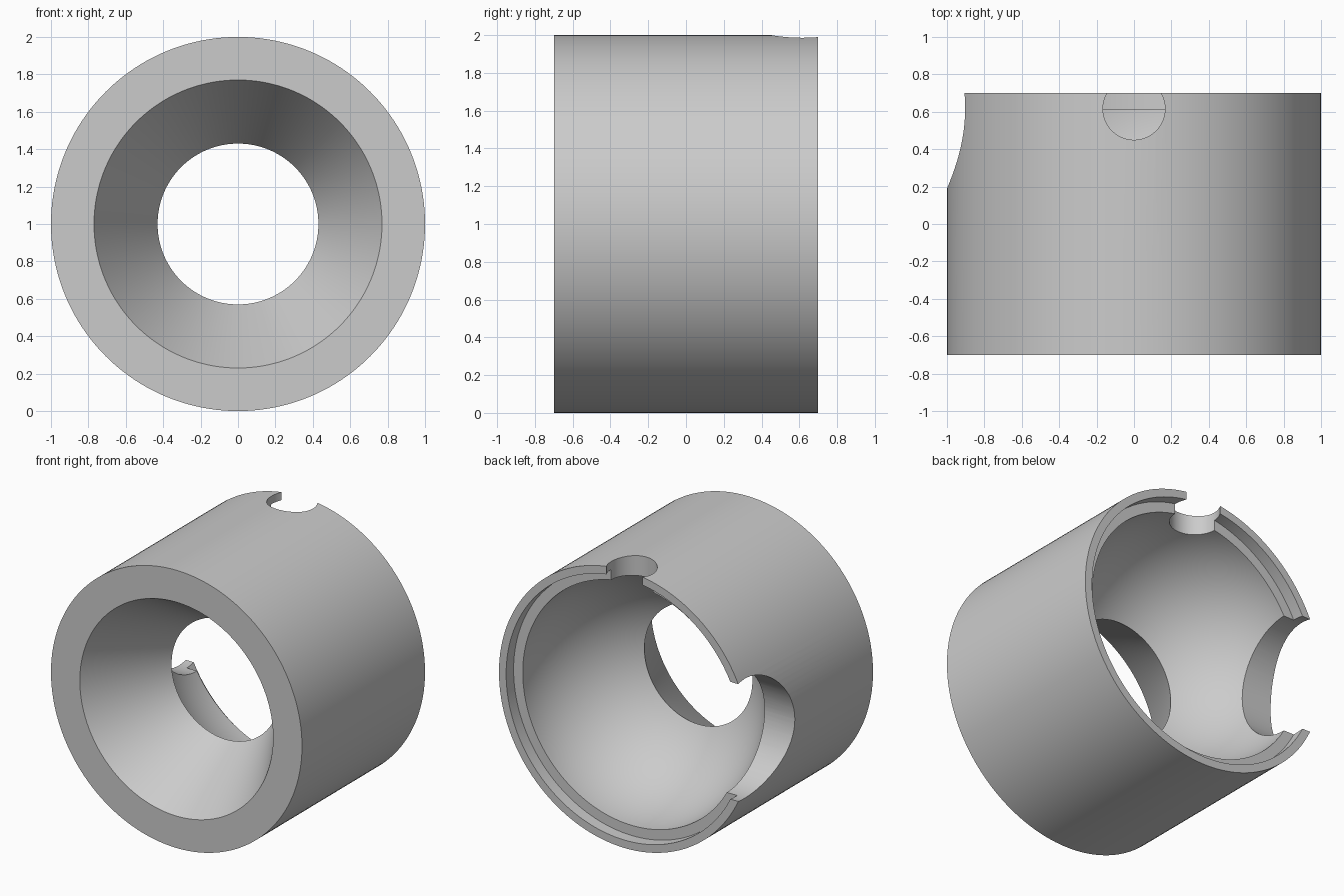
import bpy, bmesh, math
from mathutils import Matrix, Vector

if "Cube" in bpy.data.objects:
    bpy.data.objects.remove(bpy.data.objects["Cube"])

grey = bpy.data.materials.new("plain grey")
grey.use_nodes = True
grey.diffuse_color = (0.6, 0.6, 0.6, 1)
grey.node_tree.nodes["Principled BSDF"].inputs["Base Color"].default_value = (0.6, 0.6, 0.6, 1)

HALF = 0.7       # half length of the sleeve
SEAT = 0.615     # ledge plane, also the centre of the ball cavity
BALL = 0.87
BORE = 0.43


def make_object(name, bm):
    bmesh.ops.recalc_face_normals(bm, faces=bm.faces)
    mesh = bpy.data.meshes.new(name)
    bm.to_mesh(mesh)
    bm.free()
    mesh.materials.append(grey)
    obj = bpy.data.objects.new(name, mesh)
    bpy.context.collection.objects.link(obj)
    return obj


def lathe(name, profile, steps):
    """Revolve a closed (radius, y) profile about the y axis at z = 1."""
    bm = bmesh.new()
    verts = [bm.verts.new((r, y, 1)) for r, y in profile]
    edges = [bm.edges.new((v, verts[i - 1])) for i, v in enumerate(verts)]
    bmesh.ops.spin(bm, geom=verts + edges, cent=(0, 0, 1), axis=(0, 1, 0),
                   angle=math.tau, steps=steps, use_duplicate=False)
    bmesh.ops.remove_doubles(bm, verts=bm.verts, dist=1e-5)
    return make_object(name, bm)


def drill(name, radius, start, end):
    """Cylindrical cutter between two points."""
    a, b = Vector(start), Vector(end)
    turn = (b - a).to_track_quat('Z', 'Y').to_matrix().to_4x4()
    bm = bmesh.new()
    bmesh.ops.create_cone(bm, cap_ends=True, segments=96, radius1=radius, radius2=radius,
                          depth=(b - a).length, matrix=Matrix.Translation((a + b) / 2) @ turn)
    cutter = make_object(name, bm)
    cutter.hide_render = True
    return cutter


# Sleeve: conical mouth, ball cavity, ledge and shallow rear recess
first = math.asin(BORE / BALL)
ball_arc = []
for i in range(33):
    a = first + (math.pi / 2 - first) * i / 32
    ball_arc.append((BALL * math.sin(a), SEAT - BALL * math.cos(a)))
profile = [(1, HALF), (1, -HALF), (0.77, -HALF)] + ball_arc + [(0.943, SEAT), (0.943, HALF)]
sleeve = lathe("socket_sleeve", profile, 160)

# Openings through the side wall and the top wall
cutters = [drill("side_hole_cutter", BORE, (-1.3, 0.62, 1), (-0.2, 0.62, 1)),
           drill("top_hole_cutter", 0.166, (0, 0.616, 1.5), (0, 0.616, 2.3))]

bpy.ops.object.select_all(action='DESELECT')
sleeve.select_set(True)
bpy.context.view_layer.objects.active = sleeve
for cutter in cutters:
    mod = sleeve.modifiers.new(cutter.name, 'BOOLEAN')
    mod.operation = 'DIFFERENCE'
    mod.solver = 'EXACT'
    mod.object = cutter
    bpy.ops.object.modifier_apply(modifier=mod.name)
    bpy.data.objects.remove(cutter)

bpy.ops.object.shade_smooth_by_angle(angle=math.radians(25))
